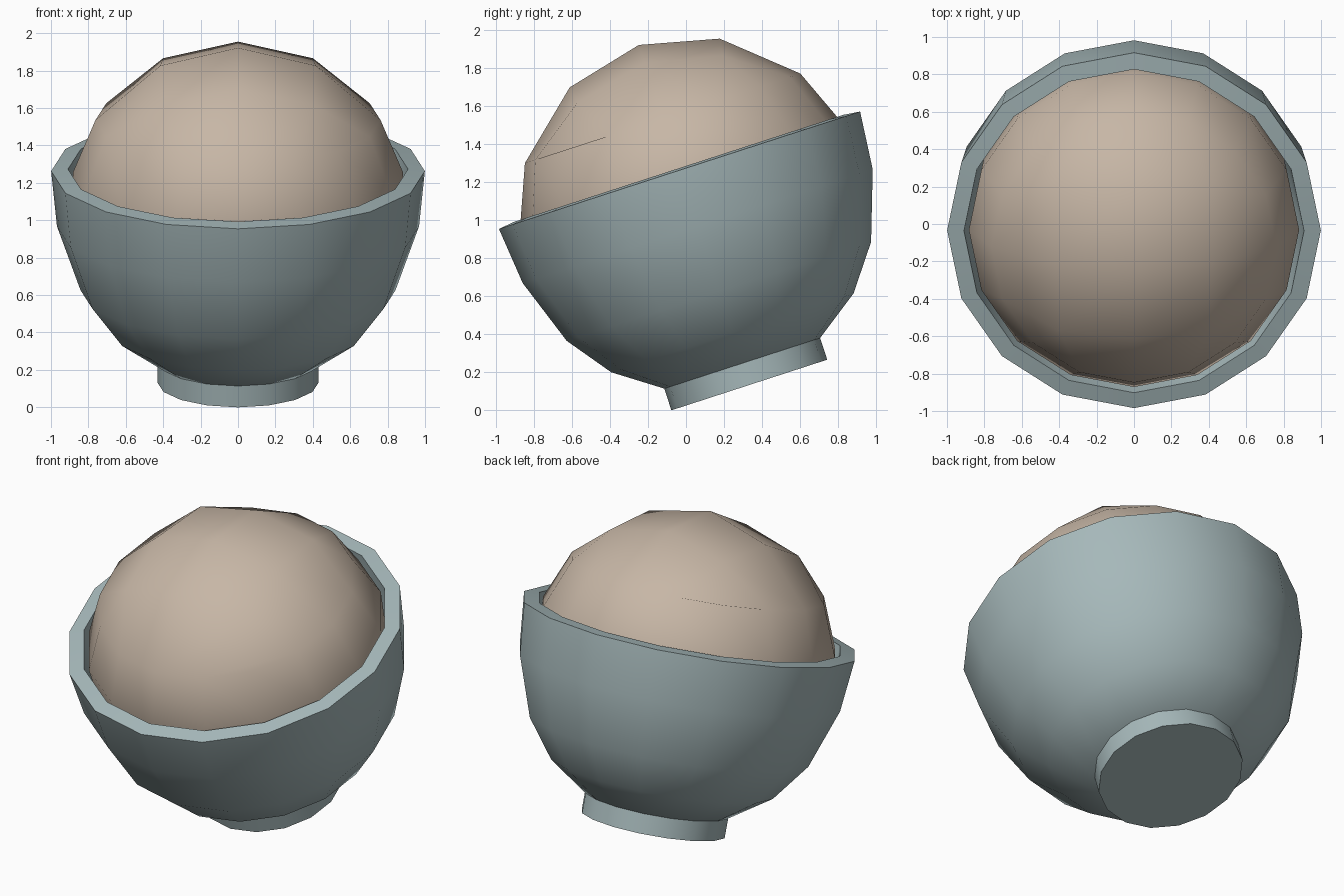
import bpy, bmesh, math
from mathutils import Matrix

if "Cube" in bpy.data.objects:
    bpy.data.objects.remove(bpy.data.objects["Cube"])

TILT = Matrix.Translation((0, 0.333, 0.133)) @ Matrix.Rotation(math.radians(18), 4, 'X')
SIDES = 16


def material(name, rgb):
    m = bpy.data.materials.new(name)
    m.diffuse_color = (*rgb, 1)
    m.use_nodes = True
    m.node_tree.nodes["Principled BSDF"].inputs["Base Color"].default_value = m.diffuse_color
    return m


def ring(bm, r, h):
    return [bm.verts.new((r * math.cos(a), r * math.sin(a), h))
            for a in (2 * math.pi * k / SIDES for k in range(SIDES))]


def bridge(bm, a, b):
    for k in range(SIDES):
        n = (k + 1) % SIDES
        bm.faces.new((a[k], a[n], b[n], b[k]))


def lathe(bm, profile, first=None):
    rings = ([first] if first else []) + [ring(bm, r, h) for r, h in profile]
    for a, b in zip(rings, rings[1:]):
        bridge(bm, a, b)
    return rings


def finish(bm, name, mat):
    bmesh.ops.recalc_face_normals(bm, faces=bm.faces[:])
    bm.transform(TILT)
    me = bpy.data.meshes.new(name)
    bm.to_mesh(me)
    bm.free()
    me.materials.append(mat)
    ob = bpy.data.objects.new(name, me)
    bpy.context.collection.objects.link(ob)
    bpy.ops.object.select_all(action='DESELECT')
    ob.select_set(True)
    bpy.context.view_layer.objects.active = ob
    bpy.ops.object.shade_smooth_by_angle(angle=math.radians(42))


glaze = material("grey_green_glaze", (0.38, 0.48, 0.49))
cream = material("beige_filling", (0.57, 0.47, 0.38))

# Bowl: outer wall, sloped lip and inner wall
bm = bmesh.new()
rings = lathe(bm, [(0.431, 0.12), (0.67, 0.288), (0.842, 0.518), (0.968, 0.878), (0.999, 1.188),
                   (0.909, 1.199), (0.878, 0.89), (0.765, 0.57), (0.61, 0.36), (0.40, 0.21)])
bm.faces.new(rings[0])
bm.faces.new(rings[-1])
finish(bm, "bowl", glaze)

# Foot: short cylinder under the bowl
bm = bmesh.new()
rings = lathe(bm, [(0.431, 0), (0.431, 0.12)])
bm.faces.new(rings[0])
bm.faces.new(rings[1])
finish(bm, "foot", glaze)

# Filling: a round 4 x 4 grid cap on top, with a skirt going down into the bowl
bm = bmesh.new()
grid, rim = {}, {}
LEVELS = {(0, 0): (0, 1.881), (1, 0): (0.415, 1.781), (1, 1): (0.567, 1.692)}
for i in range(-2, 3):
    for j in range(-2, 3):
        big, small = max(abs(i), abs(j)), min(abs(i), abs(j))
        r, h = LEVELS.get((big, small), (0.762, 1.475))
        a = math.pi / 4 * small / big if big else 0
        if abs(j) > abs(i):
            a = math.pi / 2 - a
        x = math.copysign(r * math.cos(a), i) if i else 0
        y = math.copysign(r * math.sin(a), j) if j else 0
        grid[i, j] = v = bm.verts.new((x, y, h))
        if big == 2:
            rim[round(math.atan2(y, x) / (math.pi / 8)) % SIDES] = v
for i in range(-2, 2):
    for j in range(-2, 2):
        bm.faces.new((grid[i, j], grid[i + 1, j], grid[i + 1, j + 1], grid[i, j + 1]))
rings = lathe(bm, [(0.883, 1.18), (0.865, 0.92), (0.74, 0.59)], [rim[k] for k in range(SIDES)])
bm.faces.new(rings[-1])
finish(bm, "filling", cream)
